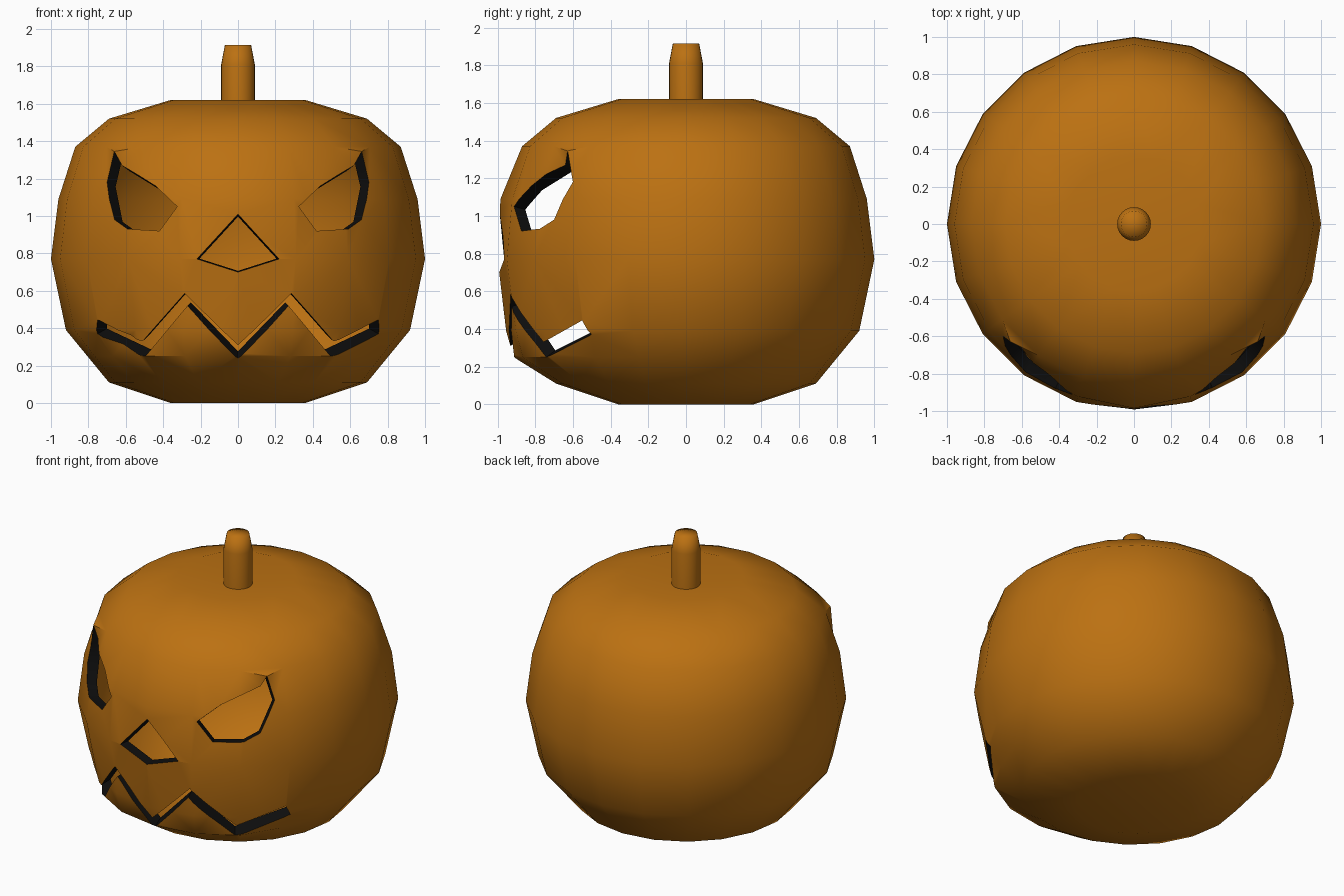
import bpy, bmesh, math
from mathutils import Vector
from mathutils.bvhtree import BVHTree

if "Cube" in bpy.data.objects:
    bpy.data.objects.remove(bpy.data.objects["Cube"])

def material(name, col):
    m = bpy.data.materials.new(name)
    m.diffuse_color = (*col, 1)
    m.use_nodes = True
    m.node_tree.nodes["Principled BSDF"].inputs["Base Color"].default_value = m.diffuse_color
    return m

orange = material("pumpkin orange", (0.50, 0.165, 0.006))
black = material("cut black", (0.004, 0.004, 0.004))
marker = material("pocket floor helper", (0.004, 0.004, 0.004))

def lathe(profile, sides, radius=lambda i, k, r: r):
    """Closed revolve; first and last profile points are poles."""
    bm = bmesh.new()
    rings = []
    for i, (r, z) in enumerate(profile):
        if r == 0:
            rings.append([bm.verts.new((0, 0, z))] * sides)
            continue
        ring = []
        for k in range(sides):
            a = 2 * math.pi * k / sides - math.pi / 2
            rr = radius(i, min(k, sides - k), r)
            ring.append(bm.verts.new((rr * math.cos(a), rr * math.sin(a), z)))
        rings.append(ring)
    for lo, hi in zip(rings, rings[1:]):
        for k in range(sides):
            n = (k + 1) % sides
            bm.faces.new(dict.fromkeys((lo[k], lo[n], hi[n], hi[k])))
    bmesh.ops.recalc_face_normals(bm, faces=bm.faces)
    return bm

def to_object(bm, name, mats):
    me = bpy.data.meshes.new(name)
    bm.to_mesh(me)
    for m in mats:
        me.materials.append(m)
    ob = bpy.data.objects.new(name, me)
    bpy.context.collection.objects.link(ob)
    return ob

def smooth(ob, angle):
    bpy.ops.object.select_all(action='DESELECT')
    ob.select_set(True)
    bpy.context.view_layer.objects.active = ob
    bpy.ops.object.shade_smooth_by_angle(angle=math.radians(angle))

# Pumpkin body: 20 sides, front swollen a little around the mouth
profile = [(0, 0.02), (0.36, 0), (0.69, 0.11), (0.805, 0.25), (0.92, 0.39), (1.0, 0.77),
           (0.96, 1.09), (0.87, 1.37), (0.69, 1.52), (0.36, 1.62), (0, 1.55)]
swell = {3: [0.915, 0.91, 0.895, 0.83], 4: [0.955, 0.95, 0.93], 6: [0.985, 0.97]}

def front(i, k, r):
    row = swell.get(i, [])
    return row[k] if k < len(row) else r

bm = lathe(profile, 20, front)
tree = BVHTree.FromBMesh(bm)
body = to_object(bm, "pumpkin_body", [orange, black, marker])

# Face cutters: front outlines tapering toward the pumpkin centre
centre = Vector((0, 0, 0.8))

def cutter(name, outline):
    bm = bmesh.new()
    pts = [tree.ray_cast(Vector((x, -3, z)), Vector((0, 1, 0)))[0] - centre for x, z in outline]
    inner = [bm.verts.new(centre + p * 0.935) for p in pts]
    outer = [bm.verts.new(centre + p * 1.25) for p in pts]
    n = len(pts)
    floor = bm.faces.new(inner)
    cap = bm.faces.new(outer[::-1])
    for i in range(n):
        j = (i + 1) % n
        bm.faces.new((inner[i], outer[i], outer[j], inner[j])).material_index = 1
    floor.material_index = 2
    cap.material_index = 1
    bmesh.ops.recalc_face_normals(bm, faces=bm.faces)
    bmesh.ops.triangulate(bm, faces=[floor, cap])
    ob = to_object(bm, name, [orange, black, marker])
    ob.hide_render = True
    return ob

eye = [(0.325, 1.05), (0.44, 1.16), (0.62, 1.27), (0.655, 1.345), (0.70, 1.18),
       (0.66, 0.98), (0.59, 0.93), (0.42, 0.92)]
nose = [(0, 1.01), (-0.22, 0.77), (0, 0.70), (0.22, 0.77)]
low = [(0, 0.24), (0.27, 0.52), (0.495, 0.25), (0.75, 0.37)]
high = [(0.75, 0.445), (0.51, 0.33), (0.285, 0.585), (0, 0.31)]
half = low + high
mouth = half + [(-x, z) for x, z in half[::-1] if x > 0]
cutters = [cutter("eye_right_cutter", eye),
           cutter("eye_left_cutter", [(-x, z) for x, z in eye]),
           cutter("nose_cutter", nose), cutter("mouth_cutter", mouth)]
for c in cutters:
    mod = body.modifiers.new(c.name, 'BOOLEAN')
    mod.operation = 'DIFFERENCE'
    mod.solver = 'EXACT'
    mod.object = c
deps = bpy.context.evaluated_depsgraph_get()
cut = bpy.data.meshes.new_from_object(body.evaluated_get(deps))
body.modifiers.clear()
for c in cutters:
    bpy.data.objects.remove(c)

# Open the holes through, pull the upper eye corners outward
bm = bmesh.new()
bm.from_mesh(cut)
bmesh.ops.delete(bm, geom=[f for f in bm.faces if f.material_index == 2], context='FACES')
for v in bm.verts:
    if v.co.y < 0 and math.hypot(abs(v.co.x) - 0.645, v.co.z - 1.33) < 0.045:
        v.co.y *= 1.10
        v.co.x *= 1.01
bmesh.ops.triangulate(bm, faces=bm.faces)
bm.to_mesh(body.data)
bm.free()
body.data.materials.pop(index=2)
bpy.data.materials.remove(marker)
smooth(body, 45)

# Stem
stem = to_object(lathe([(0, 1.53), (0.09, 1.53), (0.09, 1.81), (0.07, 1.915), (0, 1.915)], 24),
                 "stem", [orange])
smooth(stem, 85)
